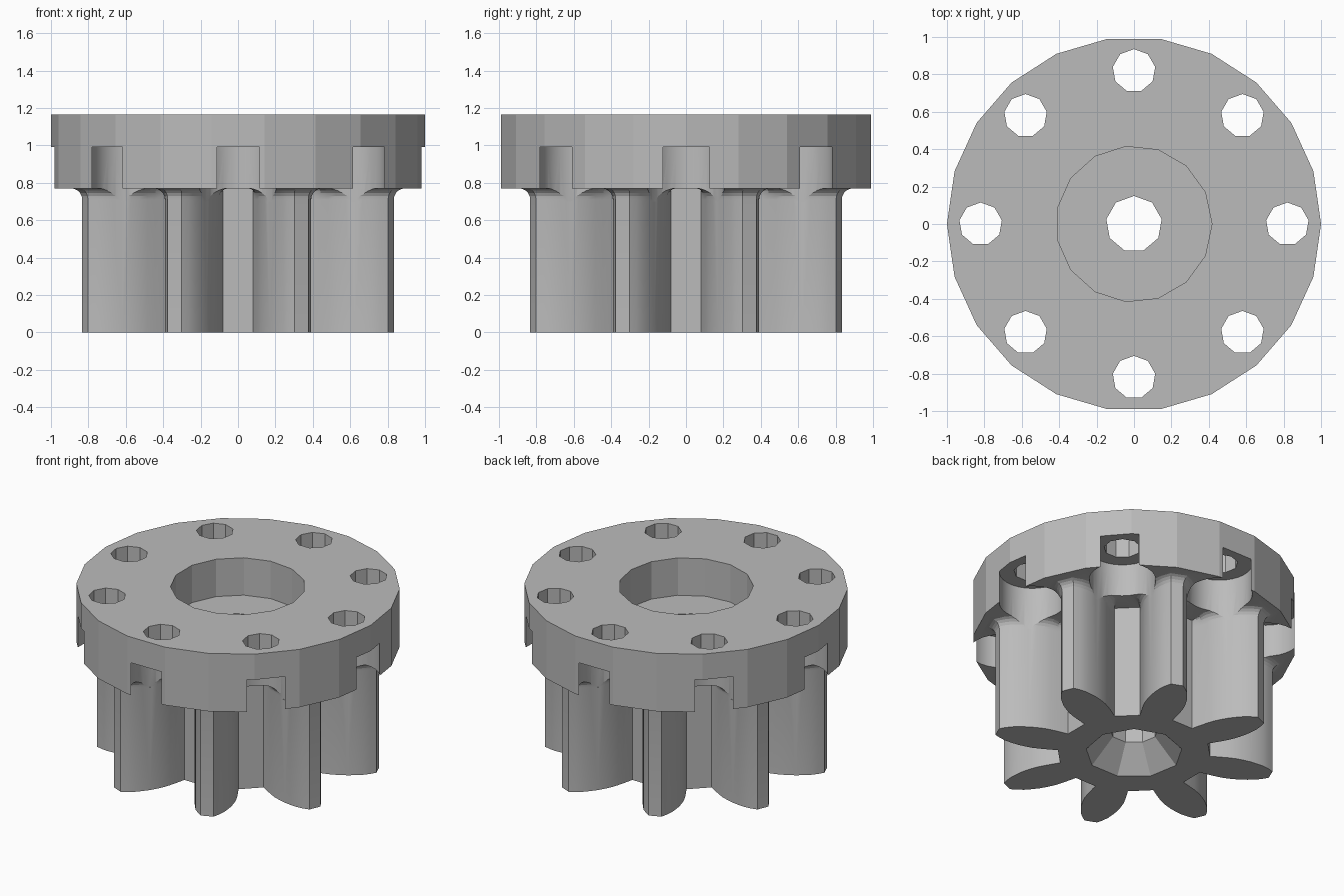
import bpy, bmesh, math
from mathutils import Vector

cube = bpy.data.objects.get("Cube")
if cube:
    bpy.data.objects.remove(cube, do_unlink=True)

FLANGE_BOTTOM, FLANGE_TOP = 0.77, 1.165
TEETH = 8


def loft(name, rings):
    """Closed solid through rings of equal point count, bottom to top."""
    bm = bmesh.new()
    loops = [[bm.verts.new(p) for p in ring] for ring in rings]
    n = len(loops[0])
    for low, high in zip(loops, loops[1:]):
        for i in range(n):
            j = (i + 1) % n
            bm.faces.new((low[i], low[j], high[j], high[i]))
    bm.faces.new(loops[0][::-1])
    bm.faces.new(loops[-1])
    bmesh.ops.recalc_face_normals(bm, faces=bm.faces[:])
    mesh = bpy.data.meshes.new(name)
    bm.to_mesh(mesh)
    bm.free()
    obj = bpy.data.objects.new(name, mesh)
    bpy.context.scene.collection.objects.link(obj)
    return obj


def circle(r, z, sides, start=0.0, centre=(0, 0)):
    angles = [math.radians(start) + math.tau * i / sides for i in range(sides)]
    return [(centre[0] + r * math.cos(a), centre[1] + r * math.sin(a), z)
            for a in angles]


def combine(target, other, operation):
    """Apply a boolean and discard the helper solid."""
    other.hide_render = True
    mod = target.modifiers.new(operation.lower(), 'BOOLEAN')
    mod.operation, mod.solver, mod.object = operation, 'EXACT', other
    graph = bpy.context.evaluated_depsgraph_get()
    mesh = bpy.data.meshes.new_from_object(target.evaluated_get(graph))
    target.modifiers.clear()
    target.data = mesh
    bpy.data.objects.remove(other, do_unlink=True)


# Tooth half profile: distance from axis, half width, share of the top fillet
half = [(0.46, 0.105, 0), (0.495, 0.111, 0.2), (0.53, 0.116, 0.5),
        (0.575, 0.122, 1), (0.62, 0.125, 1), (0.67, 0.122, 1),
        (0.72, 0.115, 1), (0.765, 0.103, 1), (0.81, 0.088, 1),
        (0.85, 0.066, 1), (0.885, 0.04, 1)]
tooth = [(u, -v, w) for u, v, w in half] + [(u, v, w) for u, v, w in half[::-1]]

outline, weights = [], []
for k in range(TEETH):
    a = math.tau * (k + 0.5) / TEETH
    for u, v, w in tooth:
        outline.append(Vector((u * math.cos(a) - v * math.sin(a),
                               u * math.sin(a) + v * math.cos(a))))
        weights.append(w)

normals = []
for i, p in enumerate(outline):
    d = outline[(i + 1) % len(outline)] - outline[i - 1]
    normals.append(Vector((d.y, -d.x)).normalized())


def gear_ring(z, offset=0.0):
    pts = [p + n * w * offset for p, n, w in zip(outline, normals, weights)]
    return [(p.x, p.y, z) for p in pts]


# Toothed body, flaring into the flange
FILLET = 0.06
rings = [gear_ring(0)]
for step in range(6):
    a = math.pi / 2 * step / 5
    rings.append(gear_ring(FLANGE_BOTTOM - FILLET * (1 - math.sin(a)),
                           FILLET * (1 - math.cos(a))))
rings.append(gear_ring(FLANGE_BOTTOM + 0.05, FILLET))
teeth = loft("toothed_body", rings)

# Flange disc joined to the teeth
gear = loft("flanged_gear", [circle(1, FLANGE_BOTTOM, 22), circle(1, FLANGE_TOP, 22)])
combine(gear, teeth, 'UNION')

# Central recess, bore and lower countersink
combine(gear, loft("recess_cutter", [circle(0.417, 0.91, 15),
                                     circle(0.417, 1.3, 15)]), 'DIFFERENCE')
combine(gear, loft("bore_cutter", [circle(r, z, 9, 10) for r, z in
                                   ((0.309, -0.01), (0.15, 0.16), (0.15, 1.2))]),
        'DIFFERENCE')

# Ring of screw holes, each with a counterbore breaking through the rim
for k in range(TEETH):
    a = math.tau * k / TEETH
    c = (0.82 * math.cos(a), 0.82 * math.sin(a))
    combine(gear, loft("pocket_cutter", [circle(0.205, 0.7, 30, 3, c),
                                         circle(0.205, 0.99, 30, 3, c)]), 'DIFFERENCE')
    combine(gear, loft("hole_cutter", [circle(0.115, 0.9, 9, 10, c),
                                       circle(0.115, 1.3, 9, 10, c)]), 'DIFFERENCE')

# Single grey finish
grey = bpy.data.materials.new("plain grey")
colour = (0.5, 0.5, 0.5, 1)
grey.use_nodes = True
grey.diffuse_color = colour
grey.node_tree.nodes["Principled BSDF"].inputs["Base Color"].default_value = colour
gear.data.materials.clear()
gear.data.materials.append(grey)
for face in gear.data.polygons:
    face.material_index = 0

bpy.ops.object.select_all(action='DESELECT')
gear.select_set(True)
bpy.context.view_layer.objects.active = gear
bpy.ops.object.shade_smooth_by_angle(angle=math.radians(15))
